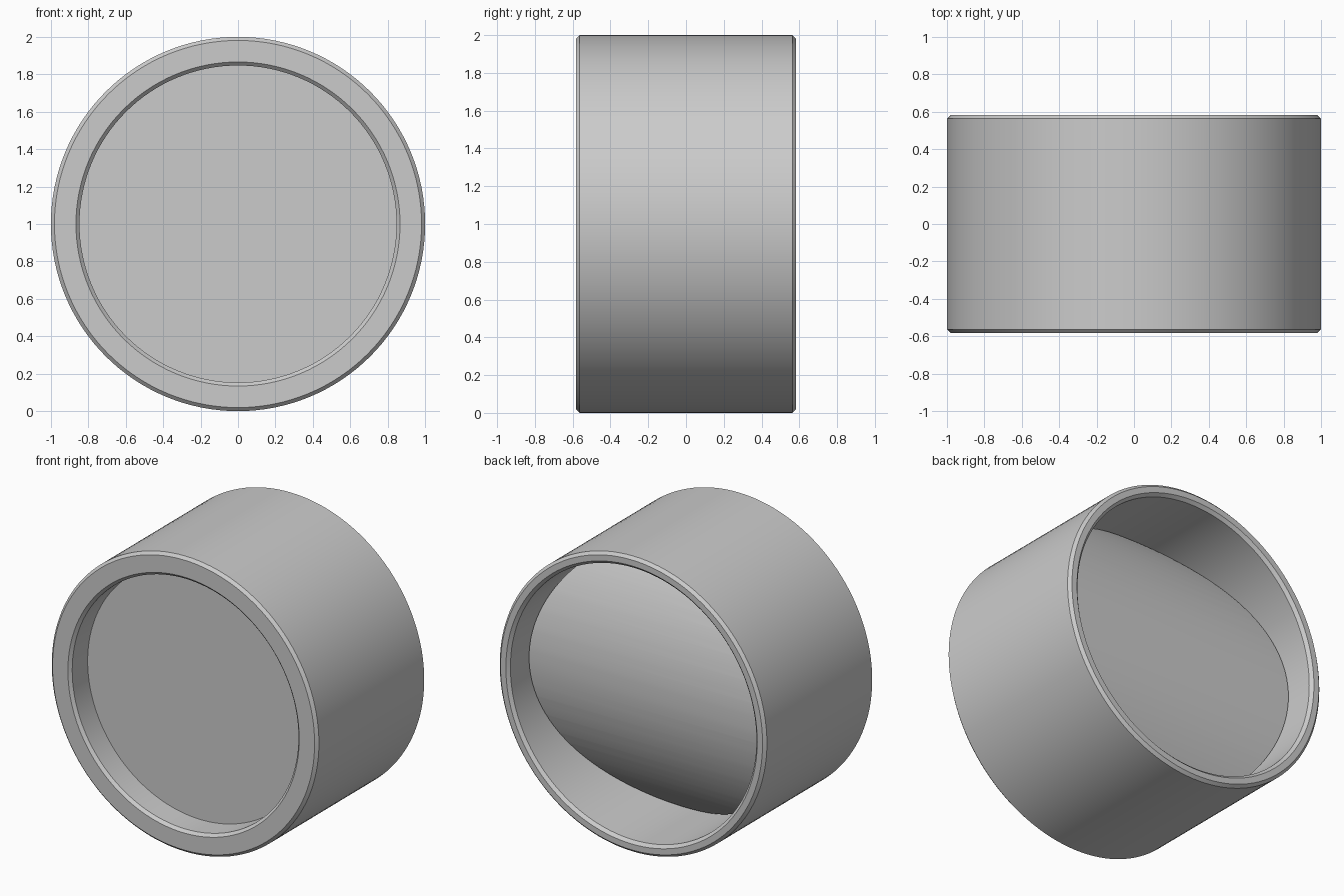
import bpy, bmesh, math
from mathutils import Matrix, Vector

cube = bpy.data.objects.get("Cube")
if cube:
    bpy.data.objects.remove(cube, do_unlink=True)

SEGMENTS = 128
HALF = 0.582          # half the length of the barrel along y
CENTRE = Vector((0, 0, 1))

grey = bpy.data.materials.new("light_grey")
grey.use_nodes = True
grey.diffuse_color = (0.6, 0.6, 0.6, 1)
grey.node_tree.nodes["Principled BSDF"].inputs["Base Color"].default_value = (0.6, 0.6, 0.6, 1)


def add_object(name, bm):
    bmesh.ops.recalc_face_normals(bm, faces=bm.faces)
    mesh = bpy.data.meshes.new(name)
    bm.to_mesh(mesh)
    bm.free()
    mesh.materials.append(grey)
    obj = bpy.data.objects.new(name, mesh)
    bpy.context.collection.objects.link(obj)
    return obj


def select_only(obj):
    bpy.ops.object.select_all(action='DESELECT')
    obj.select_set(True)
    bpy.context.view_layer.objects.active = obj


def revolve(name, profile):
    """Spin a closed (radius, y) profile around the y axis."""
    bm = bmesh.new()
    verts = [bm.verts.new((r, y, 1)) for r, y in profile]
    edges = [bm.edges.new((v, verts[i - 1])) for i, v in enumerate(verts)]
    bmesh.ops.spin(bm, geom=verts + edges, cent=CENTRE, axis=(0, 1, 0),
                   angle=math.tau, steps=SEGMENTS)
    bmesh.ops.remove_doubles(bm, verts=bm.verts, dist=0.0001)
    return add_object(name, bm)


def cylinder(name, radius, length, centre, turn):
    bm = bmesh.new()
    bmesh.ops.create_cone(bm, cap_ends=True, segments=SEGMENTS, radius1=radius,
                          radius2=radius, depth=length,
                          matrix=Matrix.Translation(centre) @ turn)
    return add_object(name, bm)


# Barrel: chamfered rims, narrow front lip and a wider bore behind it
SEAT = -0.398
BORE = 0.921
barrel = revolve("barrel", [
    (0.981, -HALF), (1.0, -HALF + 0.019), (1.0, HALF - 0.019), (0.981, HALF),
    (BORE + 0.02, HALF), (BORE, HALF - 0.02), (BORE, SEAT),
    (0.847, SEAT), (0.847, -HALF + 0.019), (0.866, -HALF)])

# Lens: flat front, back face curved only up and down, loose in the bore
APEX, CURVE = 0.376, 1.32
lens = cylinder("lens", BORE - 0.009, 0.9, (0, SEAT + 0.45, 1),
                Matrix.Rotation(math.pi / 2, 4, 'X'))
cutter = cylinder("lens_curve_cutter", CURVE, 3, (0, APEX - CURVE, 1),
                  Matrix.Rotation(math.pi / 2, 4, 'Y'))
cutter.hide_render = True
mod = lens.modifiers.new("curved_back", 'BOOLEAN')
mod.operation = 'INTERSECT'
mod.solver = 'EXACT'
mod.object = cutter
select_only(lens)
bpy.ops.object.modifier_apply(modifier=mod.name)
bpy.data.objects.remove(cutter, do_unlink=True)

for obj in (barrel, lens):
    select_only(obj)
    bpy.ops.object.shade_smooth_by_angle(angle=math.radians(30))
